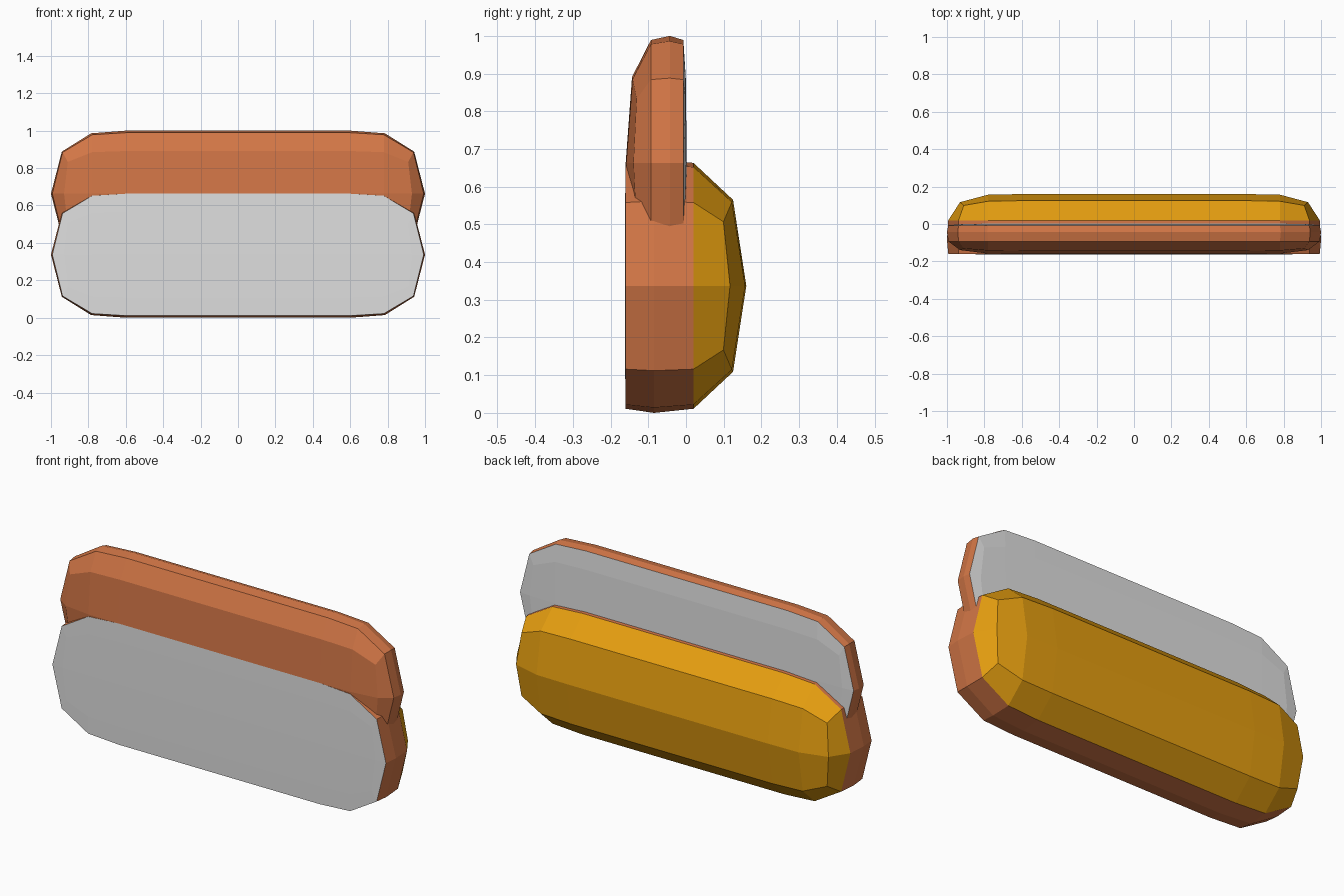
import bpy, bmesh

if "Cube" in bpy.data.objects:
    bpy.data.objects.remove(bpy.data.objects["Cube"])


def material(name, rgb):
    m = bpy.data.materials.new(name)
    m.diffuse_color = (*rgb, 1)
    m.use_nodes = True
    m.node_tree.nodes["Principled BSDF"].inputs["Base Color"].default_value = m.diffuse_color
    return m


crust = material("crust brown", (0.64, 0.18, 0.061))
mustard = material("mustard", (0.78, 0.34, 0.005))
pale = material("pale grey", (0.74, 0.74, 0.74))

# Quarter outlines (x, z), running from the long edge to the tip
RIM = [(0.60, 0.326), (0.78, 0.315), (0.938, 0.221), (0.993, 0)]
MID = [(0.60, 0.337), (0.785, 0.323), (0.942, 0.225), (1.0, 0)]
INNER = [(0.60, 0.228), (0.78, 0.222), (0.91, 0.17), (0.93, 0)]


def loop(quarter, depths):
    """Mirror a quarter outline into a full 14 point loop of (x, depth, z)."""
    q = [(x, d, z) for (x, z), d in zip(quarter, depths)]
    right = q + [(x, d, -z) for x, d, z in reversed(q[:3])]
    return right + [(-x, d, z) for x, d, z in reversed(right)]


def slab(name, y0, depth, zc, bulge, mats):
    """Loaf half: cut face at y0, dome reaching y0 + depth. mats = cut, wall, dome."""
    bm = bmesh.new()

    def verts(pts):
        return [bm.verts.new((x, y0 + d * depth, zc + z)) for x, d, z in pts]

    def bridge(a, b, mat):
        for i in range(14):
            j = (i + 1) % 14
            bm.faces.new((a[i], a[j], b[j], b[i])).material_index = mat

    def cap(r, near, far, mat):
        A, B, C, D = verts([(0.6, near, 0), (0.78, far, 0), (-0.6, near, 0), (-0.78, far, 0)])
        for f in ((r[0], r[1], B, A), (r[1], r[2], r[3], B), (r[3], r[4], r[5], B),
                  (r[5], r[6], A, B), (r[6], r[7], C, A), (r[7], r[8], D, C),
                  (r[8], r[9], r[10], D), (r[10], r[11], r[12], D),
                  (r[12], r[13], C, D), (r[13], r[0], A, C)):
            bm.faces.new(f).material_index = mat

    b = bulge / abs(depth)
    cut_inner = verts(loop(INNER, [-0.7 * b] * 4))
    cut_rim = verts(loop(RIM, [0] * 4))
    middle = verts(loop(MID, [0.235] * 4))
    dome_rim = verts(loop(RIM, [0.5625] * 4))
    dome_inner = verts(loop(INNER, [0.89, 0.88, 0.81, 0.865]))
    cap(cut_inner, -b, -b, 0)
    bridge(cut_inner, cut_rim, 0)
    bridge(cut_rim, middle, 1)
    bridge(middle, dome_rim, 1)
    bridge(dome_rim, dome_inner, 2)
    cap(dome_inner, 1, 0.99, 2)
    bmesh.ops.recalc_face_normals(bm, faces=bm.faces)

    me = bpy.data.meshes.new(name)
    bm.to_mesh(me)
    bm.free()
    for m in mats:
        me.materials.append(m)
    bpy.context.collection.objects.link(bpy.data.objects.new(name, me))


# Thick lower half, cut face to the front
slab("lower_half", -0.16, 0.32, 0.337, 0.002, (pale, crust, mustard))
# Thin upper half, cut face to the back
slab("upper_half", -0.007, -0.153, 0.663, 0.009, (pale, crust, crust))
